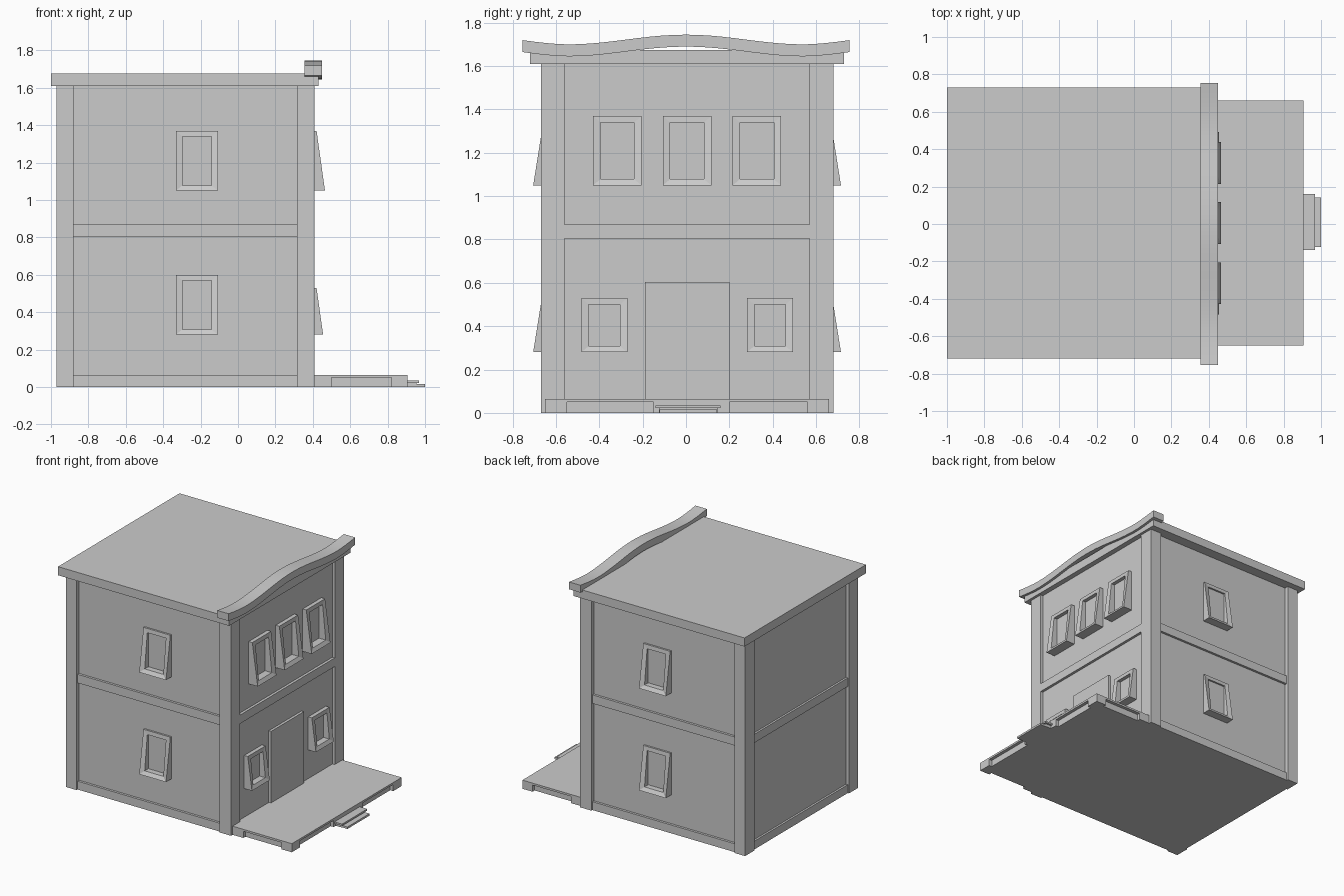
import bpy, bmesh, math

if "Cube" in bpy.data.objects:
    bpy.data.objects.remove(bpy.data.objects["Cube"])

X0, X1 = -0.97, 0.41      # outer faces of the corner pillars
CY, HY = 0.005, 0.675     # centre and half width across y


def finish(name, bm):
    bmesh.ops.recalc_face_normals(bm, faces=bm.faces[:])
    mesh = bpy.data.meshes.new(name)
    bm.to_mesh(mesh)
    bm.free()
    ob = bpy.data.objects.new(name, mesh)
    bpy.context.collection.objects.link(ob)
    return ob


def box(name, x0, x1, y0, y1, z0, z1):
    bm = bmesh.new()
    bmesh.ops.create_cube(bm, size=1)
    for v in bm.verts:
        v.co = ((x0 + x1) / 2 + v.co.x * (x1 - x0),
                (y0 + y1) / 2 + v.co.y * (y1 - y0),
                (z0 + z1) / 2 + v.co.z * (z1 - z0))
    return finish(name, bm)


def window(name, place, u, half, z0, z1, wall, top, low, sill, rim=0.034):
    """Frame leaning outward to a flared sill; place maps (across, up, out)."""
    bm = bmesh.new()
    a, b = z0 + 0.028, z1 - 0.03
    inner = half - rim
    near_top = top + (low - top) * 0.1

    def ring(w, zb, zt, db, dt):
        pts = [(-w, zb, db), (w, zb, db), (w, zt, dt), (-w, zt, dt)]
        return [bm.verts.new(place(u + p, z, d)) for p, z, d in pts]

    pane = wall + 0.004
    rings = [ring(half, z0, z1, wall - 0.01, wall - 0.01),
             ring(half, z0, z1, sill, top),
             ring(inner, a, b, low, near_top),
             ring(inner, a, b, pane, pane)]
    for r, s in zip(rings, rings[1:]):
        for i in range(4):
            j = (i + 1) % 4
            bm.faces.new((r[i], r[j], s[j], s[i]))
    bm.faces.new(rings[0])
    bm.faces.new(rings[-1])
    return finish(name, bm)


# Main walls, recessed behind the pillars
WX, WY = X1 - 0.02, HY - 0.03
box("walls", X0 + 0.025, WX, CY - WY, CY + WY, 0, 1.615)

# Corner pillars
for x0, x1 in ((X0, -0.88), (0.315, X1)):
    for s in (-1, 1):
        ys = sorted((CY + s * HY, CY + s * 0.565))
        box("corner_pillar", x0, x1, *ys, 0, 1.615)

# Floor band and plinth on every wall
for name, z0, z1 in (("plinth", 0, 0.063), ("floor_band", 0.805, 0.87)):
    box(name + "_sides", -0.9, 0.33, CY - WY - 0.018, CY + WY + 0.018, z0, z1)
    box(name + "_ends", X0 + 0.01, X1, CY - 0.57, CY + 0.57, z0, z1)

# Flat roof slab
box("roof", -1.0, 0.43, CY - 0.725, CY + 0.725, 1.61, 1.675)


# Wavy parapet over the entrance
def wave(y):
    t = abs(y)
    if t < 0.55:
        return 1.70 + 0.0225 * (1 + math.cos(math.pi * t / 0.55))
    return 1.70 + 0.02 * ((t - 0.55) / 0.205) ** 1.5


bm = bmesh.new()
N = 28
loops = []
for i in range(N + 1):
    y = -0.755 + 1.51 * i / N
    z = wave(y)
    loops.append([bm.verts.new(p) for p in ((0.355, y, z - 0.055), (0.45, y, z - 0.055),
                                            (0.45, y, z), (0.355, y, z))])
for p, q in zip(loops, loops[1:]):
    for i in range(4):
        j = (i + 1) % 4
        bm.faces.new((p[i], p[j], q[j], q[i]))
bm.faces.new(loops[0])
bm.faces.new(loops[-1])
parapet = finish("wavy_parapet", bm)
bpy.context.view_layer.objects.active = parapet
parapet.select_set(True)
bpy.ops.object.shade_smooth_by_angle()

# Entrance door panel
box("door", WX - 0.01, X1, -0.19, 0.2, 0.06, 0.605)


# Windows on the entrance wall
def on_front(u, z, d):
    return (d, u, z)


for k in (-1, 0, 1):
    window("upper_window", on_front, CY + k * 0.322, 0.112, 1.05, 1.37,
           WX, 0.42, 0.45, 0.465)
for k in (-1, 1):
    window("lower_window", on_front, CY + k * 0.382, 0.106, 0.28, 0.53,
           WX, 0.42, 0.442, 0.455)

# Windows on both long sides
for s in (-1, 1):
    for z in (0.28, 1.05):
        window("side_window", lambda u, v, d, s=s: (u, CY + s * d, v), -0.22, 0.112,
               z, z + 0.32, WY, HY - 0.016, HY + 0.018, HY + 0.035)

# Porch: deck, recessed base and posts
box("porch_deck", X1 - 0.01, 0.905, CY - 0.655, CY + 0.655, 0.05, 0.065)
box("porch_base", X1 - 0.01, 0.88, CY - 0.63, CY + 0.63, 0, 0.05)
for s in (-1, 1):
    ys = sorted((CY + s * 0.655, CY + s * 0.555))
    box("porch_post", X1 - 0.01, 0.50, *ys, 0, 0.05)
    box("porch_post", 0.82, 0.905, *ys, 0, 0.05)
box("porch_middle_post", 0.86, 0.905, -0.15, 0.2, 0, 0.05)

# Entry steps with overhanging treads
box("upper_tread", 0.9, 0.968, -0.14, 0.16, 0.022, 0.035)
box("upper_riser", 0.9, 0.955, -0.125, 0.145, 0, 0.022)
box("lower_tread", 0.95, 1.0, -0.122, 0.142, 0, 0.015)
